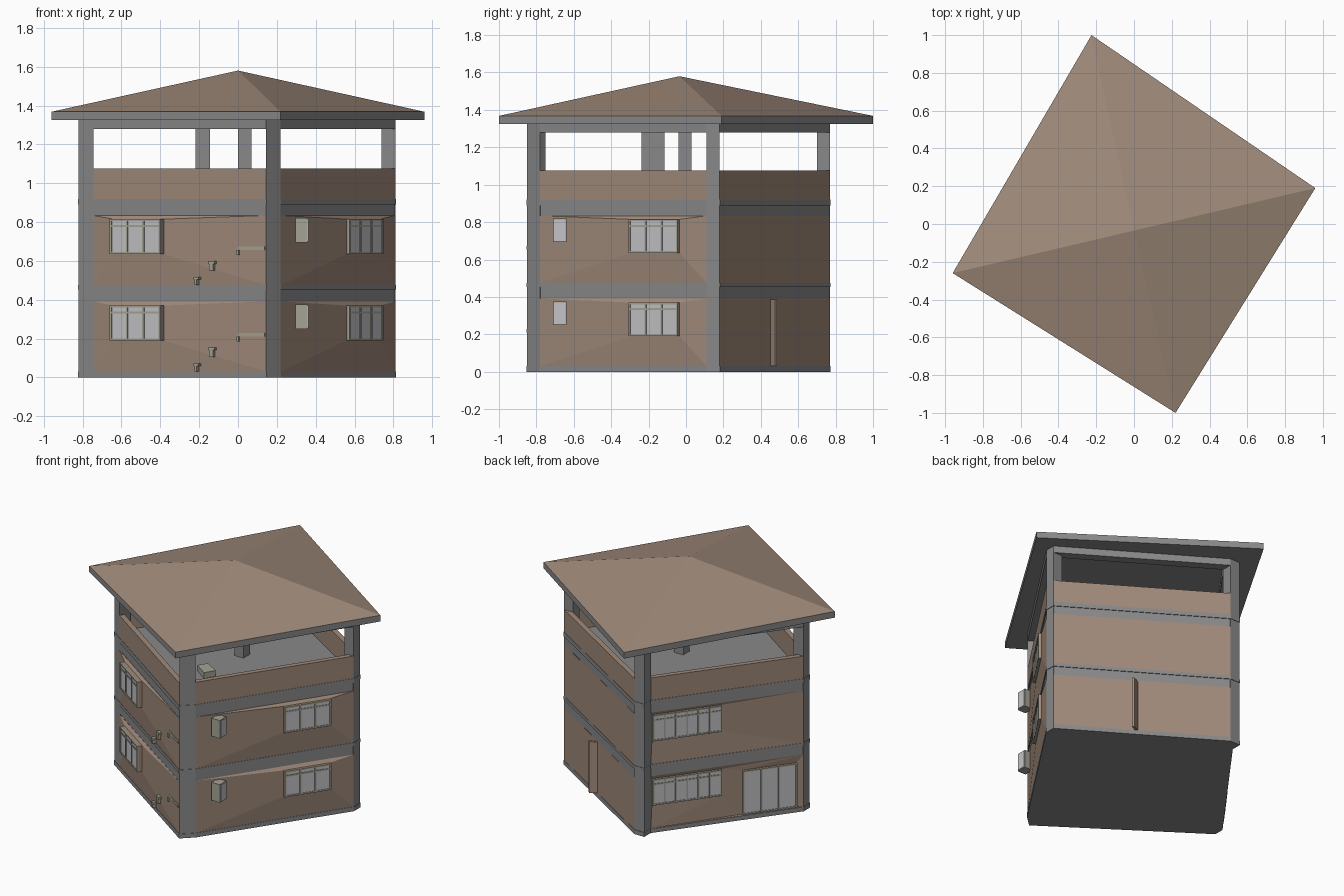
import bpy, bmesh
from mathutils import Vector

if "Cube" in bpy.data.objects:
    bpy.data.objects.remove(bpy.data.objects["Cube"])


def mat(name, *c):
    m = bpy.data.materials.new(name)
    m.diffuse_color = (*c, 1)
    m.use_nodes = True
    m.node_tree.nodes["Principled BSDF"].inputs["Base Color"].default_value = m.diffuse_color
    return m


BROWN = mat("brown_render", .35, .255, .195)
GREY = mat("grey_concrete", .25, .25, .255)
GLASS = mat("pale_glass", .55, .55, .58)
FRAME = mat("beige_frame", .38, .37, .30)


def finish(bm, name, *mats):
    me = bpy.data.meshes.new(name)
    bm.to_mesh(me)
    bm.free()
    for m in mats:
        me.materials.append(m)
    ob = bpy.data.objects.new(name, me)
    bpy.context.collection.objects.link(ob)
    return ob


def add_prism(bm, pts, z0, z1):
    f = bm.faces.new([bm.verts.new((p[0], p[1], z0)) for p in pts])
    r = bmesh.ops.extrude_face_region(bm, geom=[f], use_keep_orig=True)
    vs = [v for v in r["geom"] if isinstance(v, bmesh.types.BMVert)]
    bmesh.ops.translate(bm, verts=vs, vec=(0, 0, z1 - z0))
    bmesh.ops.recalc_face_normals(bm, faces=bm.faces)


def prism(name, pts, z0, z1, m):
    bm = bmesh.new()
    add_prism(bm, pts, z0, z1)
    return finish(bm, name, m)


def scaled(pts, k):
    return [(x * k, -.035 + (y + .035) * k) for x, y in pts]


def rect(x0, x1, y0, y1):
    return [(x0, y0), (x1, y0), (x1, y1), (x0, y1)]


# footprint: four corners, each cut by a column
F1, F2 = (.145, -.85), (.22, -.78)
R1, R2 = (.81, .11), (.81, .18)
B1, B2, B3 = (-.145, .77), (-.22, .77), (-.22, .70)
L1, L2, L3 = (-.82, -.115), (-.82, -.185), (-.745, -.237)
HULL = [F1, F2, R1, R2, B1, B2, B3, L1, L2]
SLAB = scaled(HULL, 1.004)

# floor slabs and the beams under them
prism("base_slab", SLAB, 0, .03, GREY)
for i, (z0, z1, z2) in enumerate(((.39, .452, .475), (.832, .89, .92))):
    prism(f"floor_beam_{i+1}", scaled(HULL, .996), z0, z1, GREY)
    prism(f"floor_slab_{i+1}", SLAB, z1, z2, GREY)

# roof ring beam
bm = bmesh.new()
ring = scaled(HULL, .9)
for i in range(len(HULL)):
    j = (i + 1) % len(HULL)
    add_prism(bm, [HULL[i], HULL[j], ring[j], ring[i]], 1.278, 1.327)
finish(bm, "roof_ring_beam", GREY)

# columns
for name, pts in {
    "front_column": [F1, F2, (.19, -.75), (.145, -.78)],
    "right_column": [R1, R2, (.74, .18), (.74, .11)],
    "back_column": [B1, B2, B3, (-.145, .70)],
    "left_column": [L1, L2, L3, (-.745, -.115)],
}.items():
    prism(name, pts, .02, 1.3, GREY)
prism("centre_column", rect(0, .07, -.04, .03), .9, 1.33, GREY)

# stair hatch on the terrace
prism("stair_hatch", [(-.06, -.36), (.04, -.43), (.08, -.36), (-.02, -.30)], .91, .96, FRAME)

# pyramid roof: brown slopes, grey edge and soffit
bm = bmesh.new()
eaves = [(.22, -1.0), (.96, .19), (-.225, 1.0), (-.96, -.26)]
add_prism(bm, eaves, 1.325, 1.368)
top = max(bm.faces, key=lambda f: f.calc_center_median().z)
tip = bmesh.ops.poke(bm, faces=[top])["verts"][0]
tip.co = (0, -.035, 1.58)
bmesh.ops.recalc_face_normals(bm, faces=bm.faces)
for f in bm.faces:
    f.material_index = 0 if f.normal.z > .5 else 1
finish(bm, "roof", BROWN, GREY)


class Wall:
    """Local frame of a wall: s along it, z up, d outwards."""

    def __init__(self, name, p, q, rim, proud):
        self.name, self.p, self.rim, self.proud = name, Vector((*p, 0)), rim, proud
        v = Vector((*q, 0)) - self.p
        self.len, self.dir = v.length, v.normalized()
        self.n = Vector((self.dir.y, -self.dir.x, 0))

    def at(self, s, d, z):
        return self.p + self.dir * s + self.n * d + Vector((0, 0, z))

    def add_box(self, bm, s0, s1, z0, z1, d0, d1):
        add_prism(bm, [self.at(a, b, 0) for a, b in
                       ((s0, d0), (s1, d0), (s1, d1), (s0, d1))], z0, z1)

    def panel(self, z0, z1, holes, tag):
        # sheet with openings whose rims leave the wall plane slightly
        bm = bmesh.new()
        edges = []
        for a, b, c, e, d in [(0, self.len, z0, z1, 0)] + [(*h, self.rim) for h in holes]:
            vs = [bm.verts.new(self.at(s, d, z)) for s, z in
                  ((a, c), (b, c), (b, e), (a, e))]
            edges += [bm.edges.new((vs[i], vs[i - 1])) for i in range(4)]
        bmesh.ops.triangle_fill(bm, use_beauty=True, edges=edges, normal=self.n)
        bmesh.ops.reverse_faces(bm, faces=[f for f in bm.faces if f.normal.dot(self.n) < 0])
        finish(bm, f"{self.name}_wall_{tag}", BROWN)

    def window(self, s0, s1, z0, z1, panes, transom, tag):
        d = self.proud
        bm = bmesh.new()
        self.add_box(bm, s0, s1, z0, z1, -.03, d)
        finish(bm, f"{self.name}_casing_{tag}", BROWN)
        bm = bmesh.new()
        self.add_box(bm, s0 + .004, s1 - .004, z0 + .004, z1 - .004, d, d + .004)
        finish(bm, f"{self.name}_glass_{tag}", GLASS)
        bm = bmesh.new()
        w = .005
        for i in range(panes + 1):
            s = s0 + w + (s1 - s0 - 2 * w) * i / panes
            self.add_box(bm, s - w, s + w, z0, z1, d, d + .009)
        for z in [z0 + w, z1 - w] + ([z1 - .035] if transom else []):
            self.add_box(bm, s0, s1, z - w, z + w, d, d + .008)
        finish(bm, f"{self.name}_frame_{tag}", FRAME)


# openings: s0, s1, z0, z1 above the floor line, panes, transom
walls = {
    Wall("front", L3, F1, .015, .04): [(.136, .451, .16, .34, 3, True)],
    Wall("right", F2, R1, .015, .025): [(.59, .905, .16, .34, 3, True)],
    Wall("back", R2, B1, 0, 0): [],
    Wall("left", B3, L1, -.008, .0): [(.01, .47, .16, .34, 6, True)],
}
for w, openings in walls.items():
    for floor, (z0, z1) in enumerate(((.03, .392), (.475, .834))):
        todo = [(a, b, c + z0, d + z0, n, t) for a, b, c, d, n, t in openings]
        if w.name == "left" and floor == 0:
            todo.append((.61, .97, .036, .34, 3, False))     # glass terrace door
        w.panel(z0, z1, [t[:4] for t in todo], floor + 1)
        for i, t in enumerate(todo):
            w.window(*t, f"{floor+1}_{i+1}")
        if w.name == "front":
            # small beige ledges stepping down the front wall
            bm = bmesh.new()
            for s, wd, z, h, d in ((.905, .17, .18, .018, .006), (.905, .012, .155, .025, .015),
                                   (.735, .04, .11, .014, .025), (.74, .025, .075, .035, .025),
                                   (.645, .03, .03, .012, .025), (.65, .012, .0, .04, .025)):
                w.add_box(bm, s, s + wd, z0 + z, z0 + z + h, -.01, d)
            finish(bm, f"wall_ledges_{floor+1}", FRAME)
    # terrace parapet
    bm = bmesh.new()
    w.add_box(bm, 0, w.len, .91, 1.075, -.035, 0)
    finish(bm, f"{w.name}_parapet", BROWN)

# small casement windows standing open on the right wall
for i, z in enumerate((.25, .695)):
    prism(f"casement_box_{i+1}", rect(.295, .358, -.71, -.64), z, z + .125, FRAME)
    prism(f"casement_glass_{i+1}", rect(.356, .362, -.705, -.645), z + .005, z + .12, GLASS)

# open door leaf on the back wall
prism("door_leaf", [(.345, .455), (.36, .445), (.414, .475), (.405, .487)], .03, .385, BROWN)
